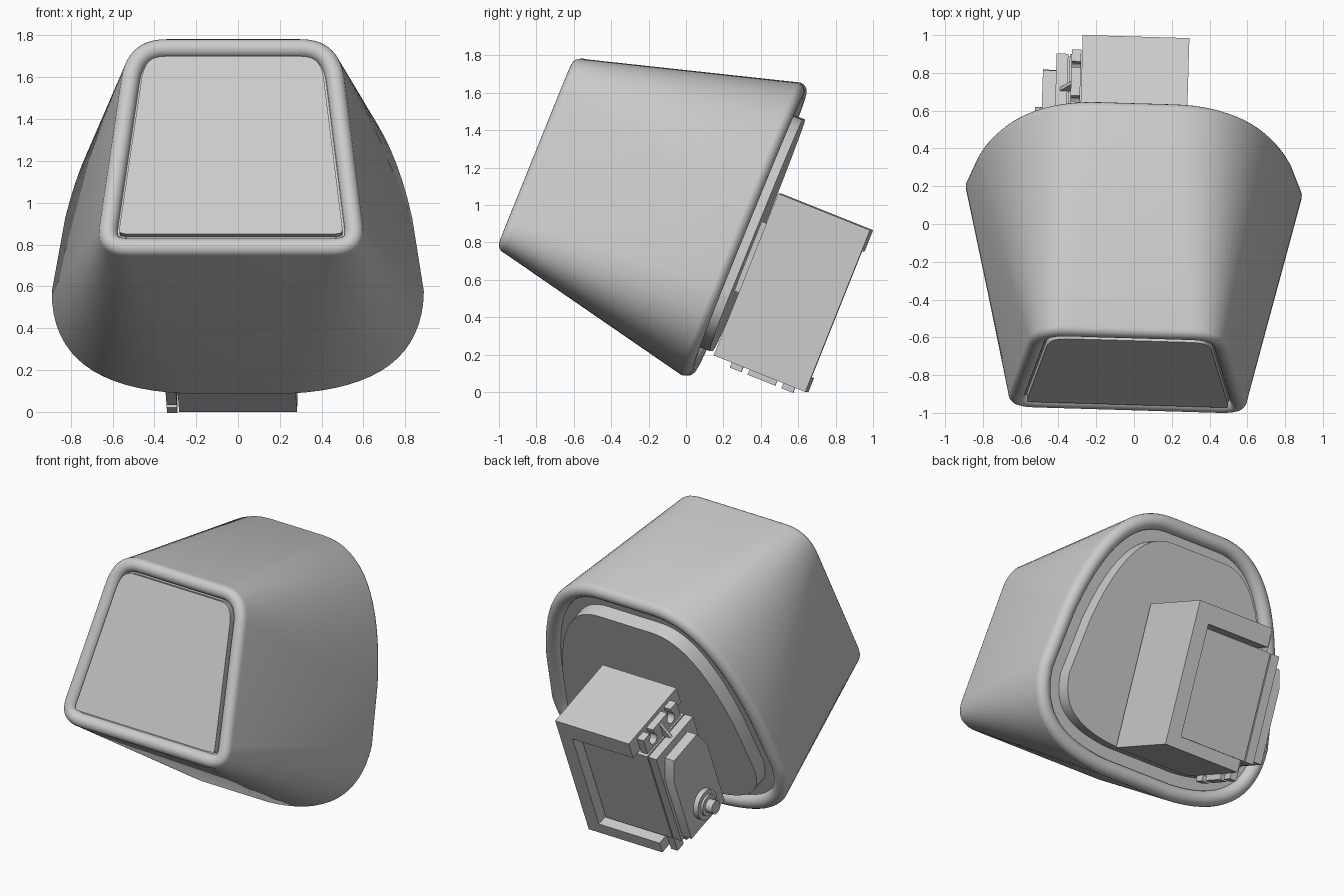
import bpy, bmesh, math
from mathutils import Matrix, Vector

cube = bpy.data.objects.get("Cube")
if cube:
    bpy.data.objects.remove(cube, do_unlink=True)

grey = bpy.data.materials.new("light_grey")
grey.use_nodes = True
GREY = (0.6, 0.6, 0.6, 1)
grey.diffuse_color = GREY
grey.node_tree.nodes["Principled BSDF"].inputs["Base Color"].default_value = GREY

# Head frame: local y runs to the back, local z up the tilted face
FRAME = (Matrix.Translation((-0.006, 0, 0))
         @ Matrix.Rotation(math.radians(-1.7), 4, 'Z')
         @ Matrix.Rotation(math.radians(-21.8), 4, 'X'))


def finish(bm, name):
    bmesh.ops.recalc_face_normals(bm, faces=bm.faces)
    mesh = bpy.data.meshes.new(name)
    bm.to_mesh(mesh)
    bm.free()
    mesh.materials.append(grey)
    mesh.shade_smooth()
    mesh.set_sharp_from_angle(angle=math.radians(35))
    ob = bpy.data.objects.new(name, mesh)
    bpy.context.collection.objects.link(ob)
    ob.matrix_world = FRAME
    return ob


def bezier(a, c, b, n=16):
    a, b, c = Vector(a), Vector(b), Vector(c)
    return [a * (1 - t) ** 2 + c * 2 * t * (1 - t) + b * t * t
            for t in (i / n for i in range(n + 1))]


def section(low, high):
    """Closed outline mirrored in x from a lower and an upper corner."""
    half = bezier(*low) + bezier(*high)
    return half + [Vector((-p.x, p.y)) for p in reversed(half)]


def inset(pts, d):
    out = []
    for i, p in enumerate(pts):
        t = (pts[(i + 1) % len(pts)] - pts[i - 1]).normalized()
        out.append(p + Vector((-t.y, t.x)) * d)
    return out


def loft(name, rings):
    """Skin (outline, depth) rings and cap both ends."""
    bm = bmesh.new()
    loops = [[bm.verts.new((p.x, y, p.y)) for p in pts] for pts, y in rings]
    for a, b in zip(loops, loops[1:]):
        for i in range(len(a)):
            j = (i + 1) % len(a)
            bm.faces.new((a[i], a[j], b[j], b[i]))
    bm.faces.new(loops[0])
    bm.faces.new(loops[-1])
    return finish(bm, name)


def lip(pts, y, r, side, steps=10):
    """Half-round rim rolling inwards from the outline."""
    angles = [math.pi * i / steps for i in range(steps + 1)]
    return [(inset(pts, r - r * math.cos(a)), y + side * r * math.sin(a)) for a in angles]


def box(name, x, y, z):
    bm = bmesh.new()
    bmesh.ops.create_cube(bm, size=1)
    for v in bm.verts:
        v.co = [lo + (c + 0.5) * (hi - lo) for c, (lo, hi) in zip(v.co, (x, y, z))]
    return finish(bm, name)


def disc(name, x, y, z, r, sides=32):
    bm = bmesh.new()
    bmesh.ops.create_cone(bm, cap_ends=True, segments=sides, radius1=r, radius2=r,
                          depth=x[1] - x[0],
                          matrix=Matrix.Translation((sum(x) / 2, y, z))
                          @ Matrix.Rotation(math.pi / 2, 4, 'Y'))
    return finish(bm, name)


def prism(name, x, outline):
    """Flat (y, z) outline pushed through along x."""
    bm = bmesh.new()
    face = bm.faces.new([bm.verts.new((x[0], y, z)) for y, z in outline])
    ext = bmesh.ops.extrude_face_region(bm, geom=[face])["geom"]
    bmesh.ops.translate(bm, vec=(x[1] - x[0], 0, 0),
                        verts=[g for g in ext if isinstance(g, bmesh.types.BMVert)])
    return finish(bm, name)


# Head shell with rounded rims at front and back
front = section(((0.48, 0.334), (0.655, 0.334), (0.63, 0.5)),
                ((0.535, 1.25), (0.505, 1.45), (0.32, 1.45)))
back = section(((0.25, 0.078), (0.89, 0.11), (0.89, 0.6)),
               ((0.83, 0.98), (0.66, 1.76), (0.2, 1.762)))
loft("head_shell", lip(front, -1.165, 0.045, -1)[::-1] + lip(back, -0.05, 0.05, 1))

# Face panel and back plate
face_edge = inset(front, 0.1)
loft("face_panel", [(face_edge, -1.16), (face_edge, -1.205)])
plate_edge = inset(back, 0.175)
loft("back_plate", [(plate_edge, -0.06), (plate_edge, 0.045)])

# Bracket: side wall with an upper and a lower arm
ARM = (-0.295, 0.27)
DEPTH = (0.072, 0.6)
box("bracket_wall", (0.17, 0.27), DEPTH, (0.24, 1.172))
box("bracket_top_arm", ARM, DEPTH, (1.05, 1.172))
box("bracket_bottom_arm", ARM, DEPTH, (0.24, 0.32))
box("bracket_pad", (-0.2, 0.2), (0.04, 0.08), (0.6, 1.0))

# Servo motor held between the arms
box("servo_body", (-0.36, 0.15), (0.14, 0.545), (0.335, 1.035))
box("servo_gear_case", (-0.43, -0.368), (0.14, 0.545), (0.335, 1.035))
box("servo_seam", (-0.37, -0.35), (0.15, 0.535), (0.345, 1.025))
prism("servo_cap", (-0.5, -0.43), [(0.16, 0.36), (0.525, 0.36), (0.525, 0.85),
                                   (0.47, 0.98), (0.22, 0.98), (0.16, 0.85)])


def ear(name, base, tip):
    """Mounting ear with two open round screw slots."""
    sign = 1 if tip > base else -1
    r = 0.036
    mid = (base + tip) / 2
    pts = [(0.16, base), (0.16, tip)]
    for c in (0.245, 0.44):
        pts.append((c - r * 0.5, tip))
        for i in range(13):
            a = math.radians(120 + 300 * i / 12)
            pts.append((c + r * math.cos(a), mid + sign * r * math.sin(a)))
        pts.append((c + r * 0.5, tip))
    pts += [(0.525, tip), (0.525, base)]
    prism(name, (-0.35, -0.3), pts)


ear("servo_top_ear", 1.03, 1.15)
ear("servo_bottom_ear", 0.34, 0.205)

# Stiffening rib on the upper ear
bm = bmesh.new()
rib = [bm.verts.new((x, y, z)) for y in (0.333, 0.353)
       for x, z in ((-0.35, 1.03), (-0.41, 1.03), (-0.35, 1.13))]
for i in range(3):
    j = (i + 1) % 3
    bm.faces.new((rib[i], rib[j], rib[j + 3], rib[i + 3]))
bm.faces.new(rib[:3])
bm.faces.new(rib[3:])
finish(bm, "servo_ear_rib")

# Output shaft
disc("shaft_boss", (-0.535, -0.49), 0.343, 0.5, 0.1)
disc("shaft_collar", (-0.55, -0.53), 0.343, 0.5, 0.07)
disc("shaft_spline", (-0.6, -0.54), 0.343, 0.5, 0.045, 12)
